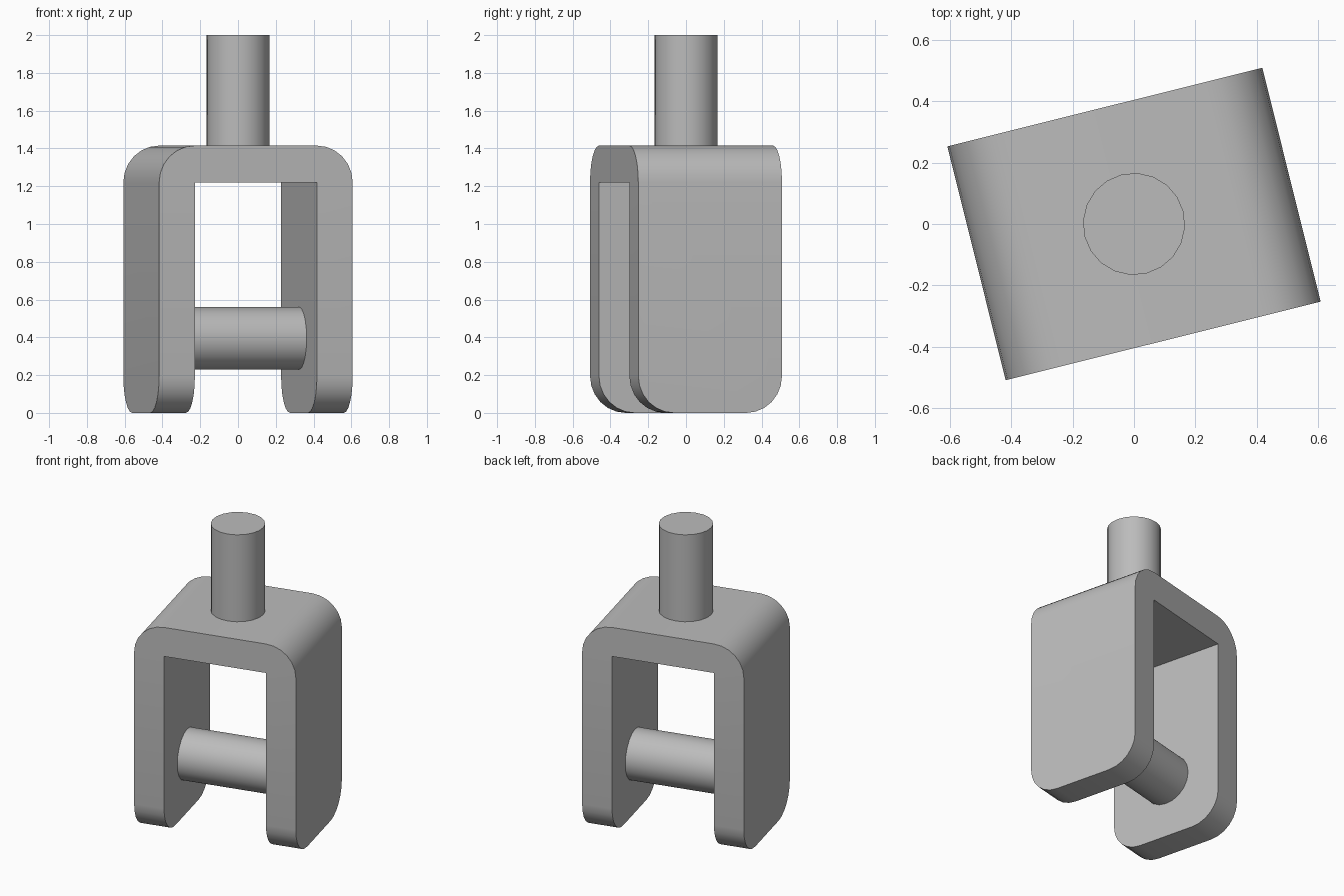
import bpy, bmesh, math
from mathutils import Matrix

old = bpy.data.objects.get("Cube")
if old:
    bpy.data.objects.remove(old, do_unlink=True)

HALF_W, HALF_D, TOP = 0.528, 0.392, 1.415   # bracket outer size
WALL, ROUND = 0.195, 0.195                  # wall thickness, corner radius
ROD_R, SIDES = 0.166, 20
PIN_Z = 0.395
TURN = Matrix.Rotation(math.radians(14), 4, "Z")

steel = bpy.data.materials.new("grey_steel")
steel.use_nodes = True
steel.diffuse_color = (0.5, 0.5, 0.5, 1)
steel.node_tree.nodes["Principled BSDF"].inputs["Base Color"].default_value = (0.5, 0.5, 0.5, 1)


def finish(bm, name):
    bm.transform(TURN)
    bmesh.ops.recalc_face_normals(bm, faces=bm.faces)
    mesh = bpy.data.meshes.new(name)
    bm.to_mesh(mesh)
    bm.free()
    mesh.materials.append(steel)
    obj = bpy.data.objects.new(name, mesh)
    bpy.context.collection.objects.link(obj)
    bpy.ops.object.select_all(action="DESELECT")
    obj.select_set(True)
    bpy.context.view_layer.objects.active = obj
    bpy.ops.object.shade_smooth_by_angle(angle=math.radians(30))


def rod(name, length, matrix):
    bm = bmesh.new()
    bmesh.ops.create_cone(bm, cap_ends=True, segments=SIDES, radius1=ROD_R,
                          radius2=ROD_R, depth=length, matrix=matrix)
    finish(bm, name)


# Fork bracket: upside-down U profile pulled along y
inner = HALF_W - WALL
half = [(inner, TOP - WALL), (inner, 0), (HALF_W, 0), (HALF_W, TOP)]
profile = half + [(-x, z) for x, z in reversed(half)]
bm = bmesh.new()
face = bm.faces.new([bm.verts.new((x, -HALF_D, z)) for x, z in profile])
pulled = bmesh.ops.extrude_face_region(bm, geom=[face], use_keep_orig=True)
bmesh.ops.translate(bm, vec=(0, 2 * HALF_D, 0),
                    verts=[g for g in pulled["geom"] if isinstance(g, bmesh.types.BMVert)])
bmesh.ops.recalc_face_normals(bm, faces=bm.faces)


# Round the outer top edges and the front and back lower leg corners
def is_rounded(edge):
    a, b = (v.co for v in edge.verts)
    along_y = abs(a.y - b.y) > HALF_D
    upper = min(a.z, b.z) > TOP - 0.01
    foot = max(a.z, b.z) < 0.01
    return (along_y and upper) or (foot and not along_y)


bmesh.ops.bevel(bm, geom=[e for e in bm.edges if is_rounded(e)], offset=ROUND,
                offset_type="OFFSET", segments=6, profile=0.5, affect="EDGES")
finish(bm, "fork_bracket")

# Upright stem, seated slightly in the bracket top
stem_bottom = TOP - WALL / 2
rod("stem", 2 - stem_bottom, Matrix.Translation((0, 0, (2 + stem_bottom) / 2)))

# Cross pin between the two legs
rod("cross_pin", 2 * inner + WALL,
    Matrix.Translation((0, 0, PIN_Z)) @ Matrix.Rotation(math.pi / 2, 4, "Y"))
